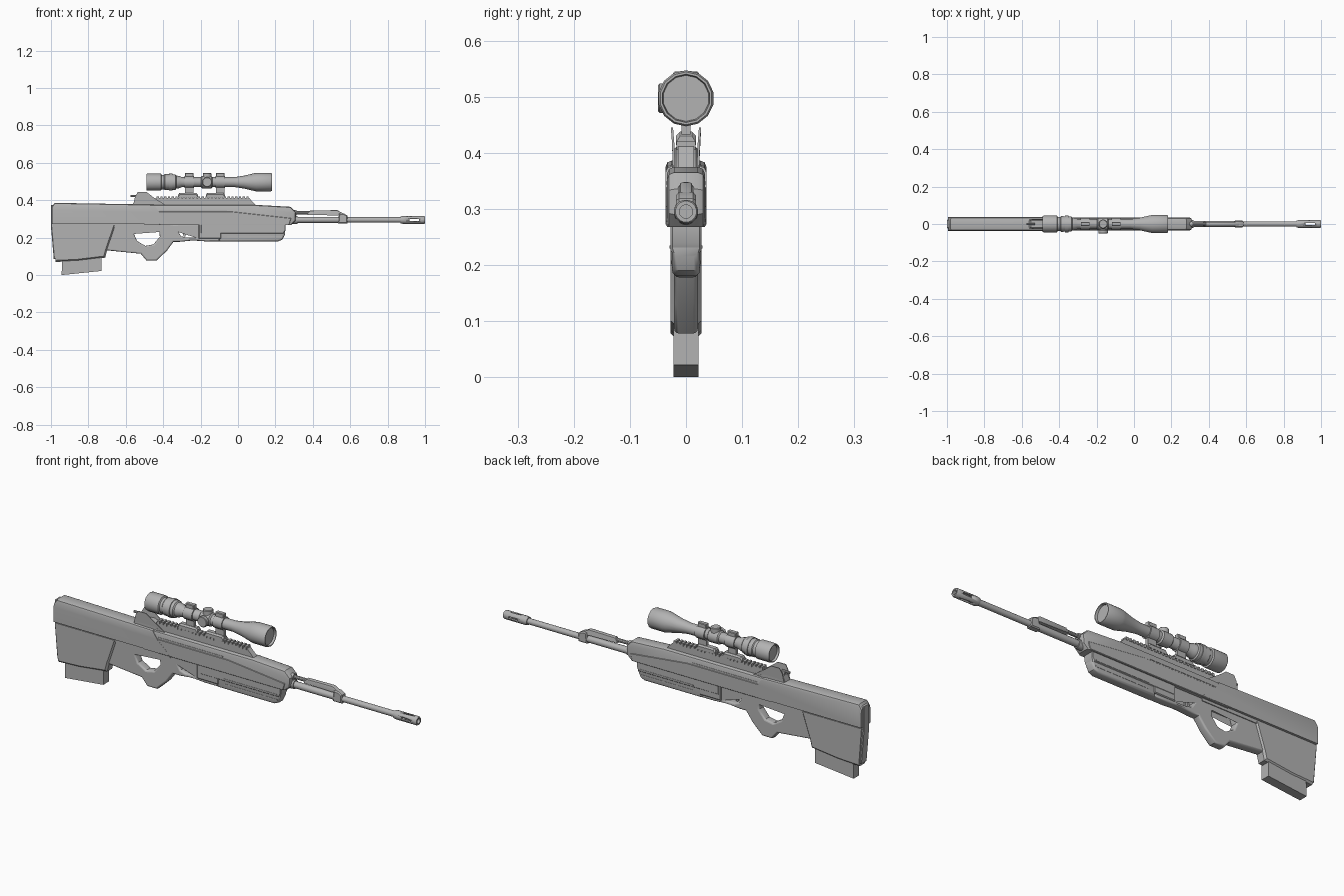
import bpy, bmesh, math
from mathutils import Matrix

if "Cube" in bpy.data.objects:
    bpy.data.objects.remove(bpy.data.objects["Cube"])

grey = bpy.data.materials.new("gunmetal_grey")
grey.diffuse_color = (0.45, 0.45, 0.45, 1)
grey.use_nodes = True
grey.node_tree.nodes["Principled BSDF"].inputs["Base Color"].default_value = grey.diffuse_color


def finish(obj, angle=35):
    obj.data.materials.clear()
    obj.data.materials.append(grey)
    bpy.ops.object.select_all(action='DESELECT')
    obj.select_set(True)
    bpy.context.view_layer.objects.active = obj
    bpy.ops.object.shade_smooth_by_angle(angle=math.radians(angle))
    return obj


def from_bm(name, bm):
    bmesh.ops.remove_doubles(bm, verts=bm.verts, dist=1e-5)
    bmesh.ops.recalc_face_normals(bm, faces=bm.faces)
    me = bpy.data.meshes.new(name)
    bm.to_mesh(me)
    bm.free()
    obj = bpy.data.objects.new(name, me)
    bpy.context.collection.objects.link(obj)
    return finish(obj)


def prism(name, pts, half, bevel=0, where=None, segs=1, y=0):
    """Side profile (x, z) extruded across y; rim edges chosen by where(x, z) are bevelled."""
    bm = bmesh.new()
    a = [bm.verts.new((x, y - half, z)) for x, z in pts]
    b = [bm.verts.new((x, y + half, z)) for x, z in pts]
    n = len(pts)
    bm.faces.new(a)
    bm.faces.new(b[::-1])
    for i in range(n):
        j = (i + 1) % n
        bm.faces.new((a[i], b[i], b[j], a[j]))
    if bevel:
        rim = []
        for e in bm.edges:
            p, q = e.verts[0].co, e.verts[1].co
            m = (p + q) / 2
            if abs(p.y - q.y) < 1e-6 and (where is None or where(m.x, m.z)):
                rim.append(e)
        bmesh.ops.recalc_face_normals(bm, faces=bm.faces)
        bmesh.ops.bevel(bm, geom=rim, offset=bevel, segments=segs, profile=0.5,
                        affect='EDGES', clamp_overlap=True)
    return from_bm(name, bm)


def box(name, x0, x1, z0, z1, half, y=0, bevel=0):
    return prism(name, [(x0, z0), (x1, z0), (x1, z1), (x0, z1)], half, bevel, y=y)


def lathe(name, prof, z, sides=14, x=0, axis='X', y=0):
    """Profile of (distance along axis, radius) spun about an axis."""
    bm = bmesh.new()
    rings = []
    for d, r in prof:
        rings.append([bm.verts.new((d, r * math.cos(t), r * math.sin(t)))
                      for t in ((k + 0.5) * 2 * math.pi / sides for k in range(sides))])
    for p, q in zip(rings, rings[1:]):
        for k in range(sides):
            m = (k + 1) % sides
            bm.faces.new((p[k], p[m], q[m], q[k]))
    rot = {'X': Matrix.Identity(4), 'Y': Matrix.Rotation(math.pi / 2, 4, 'Z'),
           'Z': Matrix.Rotation(-math.pi / 2, 4, 'Y')}[axis]
    bm.transform(Matrix.Translation((x, y, z)) @ rot)
    return from_bm(name, bm)


def rounded_plate(name, loops, half, bevel):
    """Filled outline with holes, thick across y, with rounded rims."""
    cu = bpy.data.curves.new(name, 'CURVE')
    cu.dimensions = '2D'
    cu.fill_mode = 'BOTH'
    cu.extrude, cu.bevel_depth, cu.offset = half - bevel, bevel, -bevel
    cu.bevel_resolution = 2
    for pts in loops:
        sp = cu.splines.new('POLY')
        sp.points.add(len(pts) - 1)
        for p, (x, z) in zip(sp.points, pts):
            p.co = (x, z, 0, 1)
        sp.use_cyclic_u = True
    obj = bpy.data.objects.new(name, cu)
    obj.rotation_euler.x = math.pi / 2
    bpy.context.collection.objects.link(obj)
    bpy.ops.object.select_all(action='DESELECT')
    obj.select_set(True)
    bpy.context.view_layer.objects.active = obj
    bpy.ops.object.convert(target='MESH')
    return finish(bpy.context.view_layer.objects.active)


# --- Stock
prism("upper_stock", [(-0.995, .272), (-0.995, .365), (-0.98, .386), (-.58, .379), (-.45, .376),
                      (-.42, .335), (-.375, .295), (-.355, .272)], .0365, .011,
      lambda x, z: z > .37, 2)
box("stock_seam", -.98, -.36, .255, .28, .025)
prism("lower_stock", [(-.99, .264), (-.975, .07), (-.86, .075), (-.71, .093), (-.70, .133),
                      (-.655, .264)], .028, .009, lambda x, z: x > -.72 or z < .1)
prism("butt_pad", [(-1, .375), (-1, .26), (-.985, .085), (-.96, .085), (-.96, .375)], .024, .004)
prism("magazine", [(-.94, .1), (-.943, 0), (-.73, .022), (-.73, .12)], .022)

# --- Thumbhole grip and trigger guard, one plate with two holes
rounded_plate("grip_and_guard", [
    [(-.72, .264), (-.72, .134), (-.52, .114), (-.49, .078), (-.435, .078), (-.38, .13),
     (-.345, .178), (-.31, .178), (-.24, .185), (-.17, .18), (-.10, .18), (-.10, .27), (-.40, .272)],
    [(-.545, .258), (-.556, .22), (-.54, .182), (-.495, .156), (-.452, .164), (-.418, .205),
     (-.420, .228), (-.44, .258)],
    [(-.315, .256), (-.322, .235), (-.305, .208), (-.28, .2), (-.21, .2), (-.21, .256)]], .021, .008)
prism("trigger", [(-.305, .262), (-.29, .205), (-.28, .206), (-.285, .235), (-.27, .262)], .006)

# --- Receiver
prism("receiver", [(-.5, .268), (.285, .268), (.308, .29), (.31, .335), (.28, .365), (.1, .375),
                   (-.5, .375)], .034, .013, lambda x, z: z > .33 or x > .27, 2)
prism("receiver_side_band", [(-.42, .268), (.275, .268), (.285, .305), (-.03, .34), (-.43, .34)],
      .036, .003)
box("receiver_groove_rib", -.42, -.06, .343, .349, .0355)

# --- Forend
prism("forend_upper", [(-.2, .222), (.245, .222), (.255, .24), (.255, .272), (-.2, .272)],
      .028, .004)
prism("forend_lower", [(-.1, .18), (.215, .18), (.238, .19), (.25, .215), (.25, .24), (-.1, .24)],
      .025, .011, lambda x, z: z < .22, 3)
box("forend_housing", -.21, -.09, .195, .272, .0265, bevel=.004)
for i, z in enumerate((.205, .232)):
    box(f"forend_rib_{i}", -.06, .235, z - .003, z + .003, .0262 if i == 0 else .0295)

# --- Top rail
prism("rail_base", [(-.45, .365), (.105, .365), (.06, .411), (-.44, .411)], .014)
for i in range(25):
    x = -.435 + i * .02
    box(f"rail_tooth_{i}", x, x + .012, .405, .42, .0165)

# --- Raised rear sight guards
prism("rear_block", [(-.565, .37), (-.55, .405), (-.47, .41), (-.40, .375)], .024, .006,
      lambda x, z: z > .38)
for s in (-1, 1):
    fin = prism(f"sight_guard_{'left' if s < 0 else 'right'}",
                [(-.56, .375), (-.55, .42), (-.535, .445), (-.49, .445), (-.455, .418),
                 (-.39, .375)], .002)
    for v in fin.data.vertices:
        v.co.y += s * (.0215 + max(0, v.co.z - .4) * .08)
lathe("rear_pin", [(-.575, 0), (-.575, .006), (-.53, .006), (-.53, 0)], .423, 8)
box("rear_pin_post", -.55, -.53, .395, .425, .006)

# --- Barrel, gas tube and muzzle
lathe("barrel", [(.28, 0), (.28, .0165), (.57, .0165), (.585, .0145), (.88, .0145), (.88, 0)],
      .295, 16)
lathe("barrel_collar", [(.29, .0), (.29, .023), (.318, .021), (.318, 0)], .295, 16)
muzzle = lathe("muzzle_brake", [(.87, 0), (.87, .019), (.88, .0215), (.995, .0215), (1, .019),
                                (1, .012), (.9, .012), (.9, 0)], .295, 16)
for i, half in enumerate((.04, .005)):
    dz = .005 if i == 0 else .04
    cutter = box(f"slot_cutter_{i}", .918, .968, .295 - dz, .295 + dz, half)
    cutter.hide_render = True
    mod = muzzle.modifiers.new("slot", 'BOOLEAN')
    mod.operation, mod.object, mod.solver = 'DIFFERENCE', cutter, 'EXACT'
    bpy.context.view_layer.objects.active = muzzle
    bpy.ops.object.modifier_apply(modifier=mod.name)
    bpy.data.objects.remove(cutter)
lathe("gas_rod", [(.28, 0), (.28, .009), (.4, .009), (.4, 0)], .333, 10)
prism("gas_tube", [(.37, .322), (.385, .345), (.53, .347), (.572, .325), (.56, .318)], .0115,
      .005, lambda x, z: z > .33, 2)
lathe("gas_rod_socket", [(.29, 0), (.29, .015), (.314, .015), (.314, 0)], .333, 12)
prism("gas_block", [(.535, .276), (.585, .276), (.585, .318), (.565, .33), (.54, .33)], .0175, .005)

# --- Scope
lathe("scope_body", [(-.478, 0), (-.478, .037), (-.488, .04), (-.488, .044), (-.48, .046),
                     (-.412, .046), (-.408, .039), (-.395, .039), (-.391, .043), (-.335, .041),
                     (-.33, .035), (-.315, .033), (-.30, .0265), (-.02, .0265), (.03, .034),
                     (.085, .047), (.10, .05), (.175, .05), (.181, .047), (.181, .043),
                     (.17, .041), (.17, 0)], .497)
lathe("scope_ring", [(-.37, .04), (-.37, .0455), (-.35, .0455), (-.35, .04)], .497)
lathe("turret_saddle", [(-.2, .025), (-.193, .033), (-.142, .033), (-.135, .025)], .497)
lathe("top_turret", [(0, .02), (.018, .02), (.02, .024), (.043, .024), (.046, .021), (.046, 0)],
      .499, 12, x=-.165, axis='Z')
lathe("side_turret", [(-.05, 0), (-.05, .024), (-.047, .027), (-.034, .027), (-.03, .02), (0, .02)],
      .497, 12, x=-.165, axis='Y')

# --- Scope mounts
for name, x, f0, f1 in (("rear", -.26, -.32, -.215), ("front", -.095, -.172, -.07)):
    lathe(f"{name}_mount_ring", [(x - .025, .024), (x - .025, .032), (x + .025, .032),
                                 (x + .025, .024)], .497)
    box(f"{name}_mount_cap", x - .023, x + .023, .52, .546, .012, bevel=.003)
    box(f"{name}_mount_post", x - .023, x + .023, .425, .475, .008)
    prism(f"{name}_mount_foot", [(f0, .414), (f1, .414), (f1, .43), (f1 - .006, .438),
                                 (f0 + .006, .438), (f0, .43)], .0175, .007,
          lambda px, pz: pz > .425)
